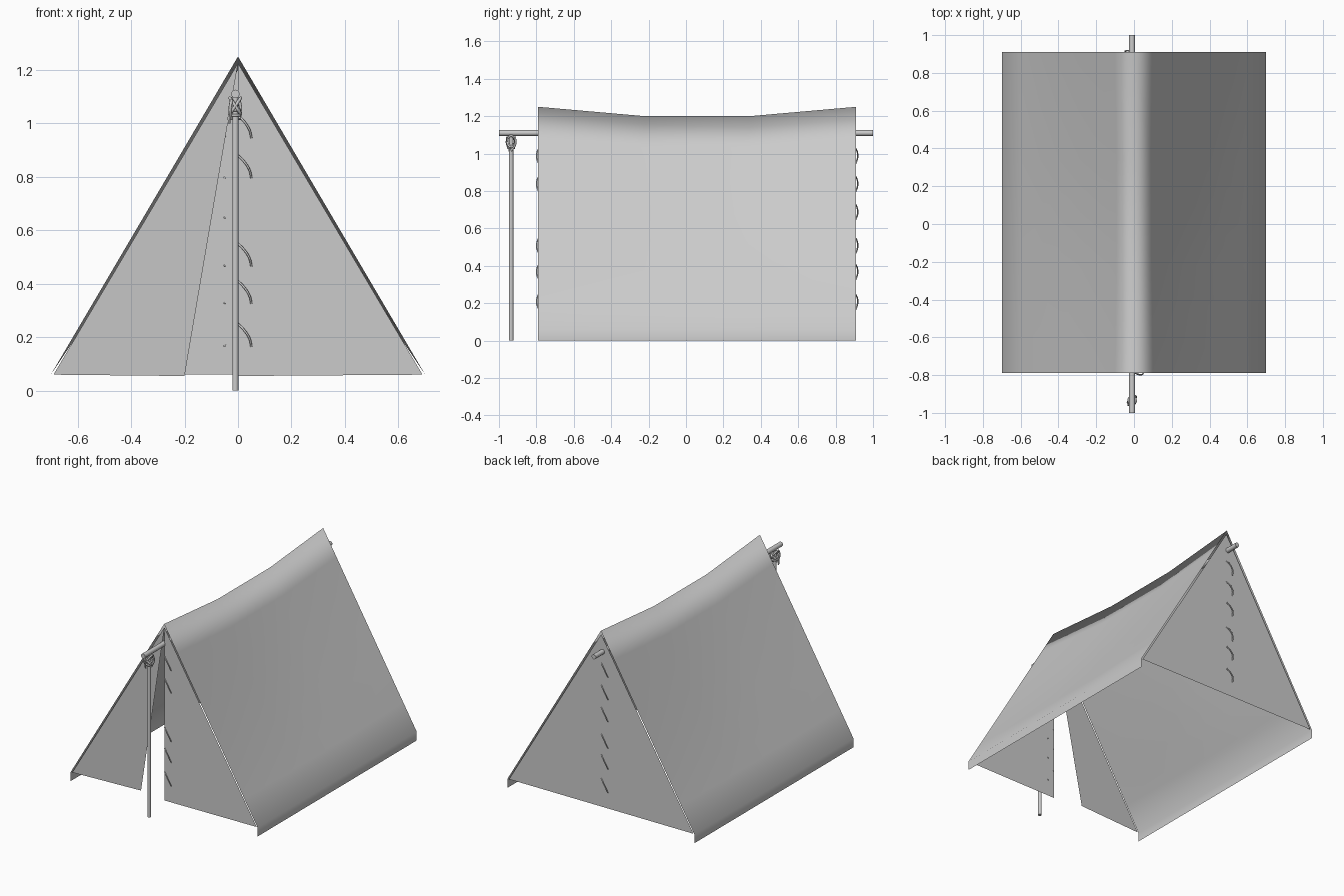
import bpy, math
from mathutils import Vector

if "Cube" in bpy.data.objects:
    bpy.data.objects.remove(bpy.data.objects["Cube"])

FRONT, BACK = -0.79, 0.91


def mesh_object(name, verts, faces, smooth=False):
    me = bpy.data.meshes.new(name)
    me.from_pydata(verts, [], faces)
    me.update()
    ob = bpy.data.objects.new(name, me)
    bpy.context.collection.objects.link(ob)
    for p in me.polygons:
        p.use_smooth = smooth
    return ob


def pole(name, a, b, radius, sides=10):
    a, b = Vector(a), Vector(b)
    bpy.ops.mesh.primitive_cylinder_add(vertices=sides, radius=radius, depth=(b - a).length,
                                        location=(a + b) / 2)
    ob = bpy.context.object
    ob.name = name
    ob.rotation_euler = (b - a).to_track_quat('Z', 'Y').to_euler()
    bpy.ops.object.shade_smooth_by_angle(angle=math.radians(50))


def rope(name, pts, radius, cyclic=False):
    cu = bpy.data.curves.new(name, 'CURVE')
    cu.dimensions = '3D'
    cu.bevel_depth = radius
    cu.bevel_resolution = 1
    cu.resolution_u = 4
    cu.use_fill_caps = True
    sp = cu.splines.new('BEZIER')
    sp.bezier_points.add(len(pts) - 1)
    for bp, p in zip(sp.bezier_points, pts):
        bp.co = p
        bp.handle_left_type = bp.handle_right_type = 'AUTO'
    sp.use_cyclic_u = cyclic
    bpy.context.collection.objects.link(bpy.data.objects.new(name, cu))


# canvas: straight at the ends, sagging along the ridge and inwards in the middle
stations = [(FRONT, 0), (-0.22, 1), (0.34, 1), (BACK, 0)]
steps = 7


def section(y, sag):
    ridge = 1.25 - 0.05 * sag
    half = [(0.70, 0.0), (0.70, 0.06)]
    for i in range(1, steps):
        t = i / steps
        dip = 0.018 * sag * math.sin(math.pi * t)
        half.append((0.70 * (1 - t) - dip * 0.86, 0.06 + (ridge - 0.06) * t - dip * 0.5))
    return ([(x, y, z) for x, z in half] + [(0, y, ridge)]
            + [(-x, y, z) for x, z in reversed(half)])


rows = [section(*s) for s in stations]
n = len(rows[0])
faces = [(r * n + i, (r + 1) * n + i, (r + 1) * n + i + 1, r * n + i + 1)
         for r in range(len(rows) - 1) for i in range(n - 1)]
canvas = mesh_object("canvas_roof", sum(rows, []), faces, True)

# end panels: closed back, front split into two flaps with the left one drawn aside
top = 1.225
yb, yf = BACK - 0.004, FRONT + 0.004
mesh_object("back_panel", [(-0.69, yb, 0.06), (0.69, yb, 0.06), (0, yb, top)], [(2, 1, 0)])
mesh_object("front_flap_right", [(0, yf, 0.055), (0.69, yf, 0.06), (0, yf, top)], [(0, 1, 2)])
mesh_object("front_flap_left", [(-0.69, yf, 0.06), (-0.2, yf + 0.035, 0.055), (0, yf, top)],
            [(0, 1, 2)])

# poles
pole("ridge_pole", (-0.01, -1, 1.11), (-0.01, 1, 1.11), 0.016)
pole("front_pole", (-0.01, -0.935, 0), (-0.01, -0.935, 1.10), 0.012)

# lacing ties: the front has one missing
for name, y, side, tops in (
        ("front_tie", FRONT, 1, (0.25, 0.41, 0.55, 0.88, 1.03)),
        ("back_tie", BACK, -1, (0.25, 0.41, 0.55, 0.73, 0.88, 1.03))):
    for z in tops:
        rope(name, [(side * x, y - side * d, z - h) for x, d, h in
                    ((0, -0.004, 0), (0.022, 0.006, 0.022), (0.043, 0.007, 0.055),
                     (0.05, -0.004, 0.085))], 0.004)

# lashing: two slanted loops over the ridge pole and a ring round the upright
for s in (1, -1):
    rope("lashing_loop", [(-0.01 + 0.02 * math.cos(a),
                           -0.935 + s * 0.02 * math.sin(a),
                           1.065 + s * 0.03 * math.cos(a)) for a in
                          [k * math.pi / 4 for k in range(8)]], 0.006, True)
    rope("lashing_strand", [(-0.01 + s * 0.014, -0.935, 1.015),
                            (-0.01 + s * 0.02, -0.935 + s * 0.022, 1.05),
                            (-0.01 + s * 0.014, -0.935 + s * 0.02, 1.09)], 0.006)
for z in (1.03, 1.05):
    rope("lashing_ring", [(-0.01 + 0.016 * math.cos(a), -0.935 + 0.016 * math.sin(a), z)
                          for a in [k * math.pi / 3 for k in range(6)]], 0.006, True)
rope("lashing_tail", [(-0.025, -0.935, 1.05), (-0.033, -0.945, 1.03), (-0.033, -0.94, 1.0)], 0.005)
